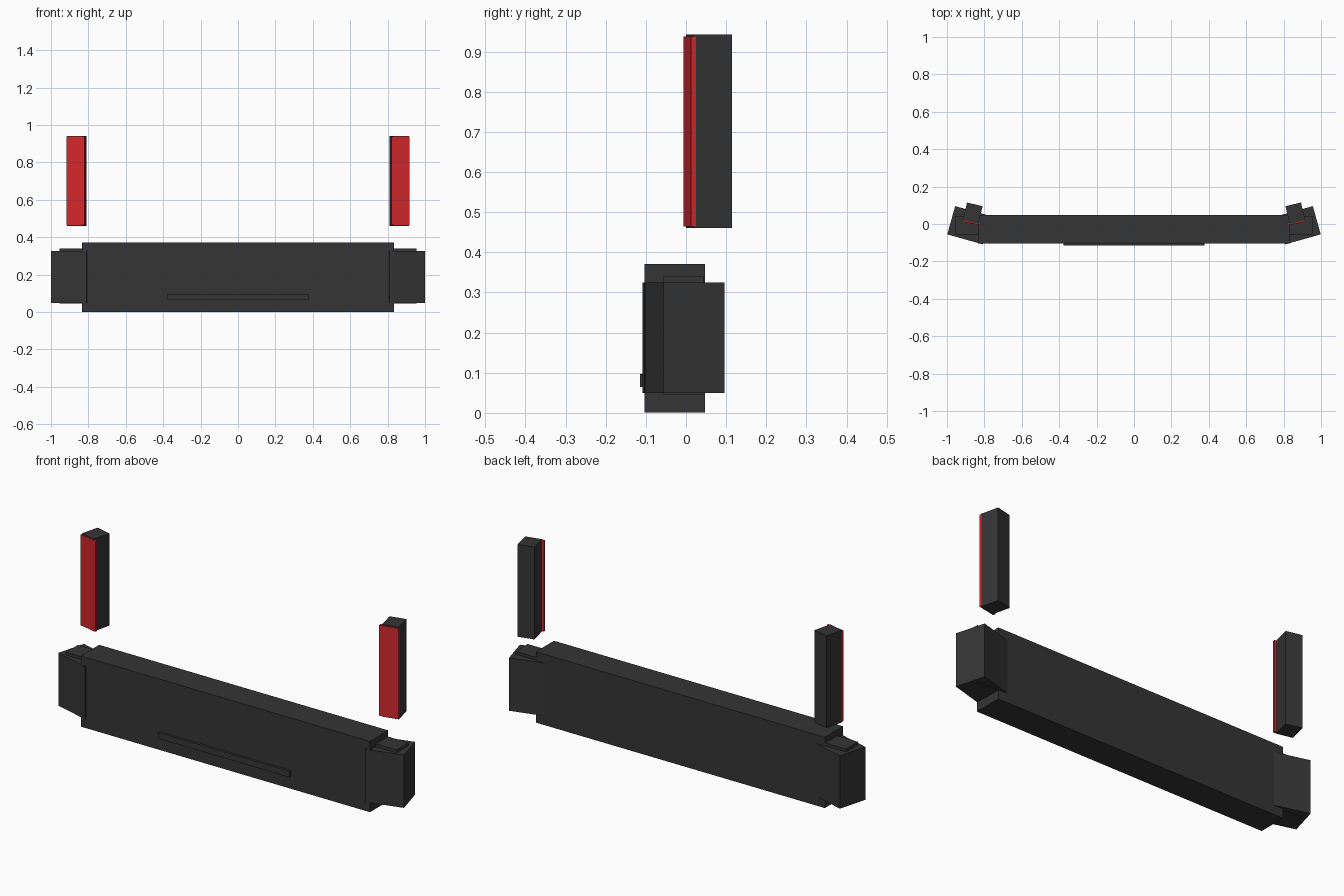
import bpy, math
from mathutils import Matrix

if "Cube" in bpy.data.objects:
    bpy.data.objects.remove(bpy.data.objects["Cube"])

def material(name, color):
    m = bpy.data.materials.new(name)
    m.diffuse_color = color
    m.use_nodes = True
    m.node_tree.nodes["Principled BSDF"].inputs["Base Color"].default_value = m.diffuse_color
    return m

dark = material("dark_plastic", (0.035, 0.035, 0.035, 1))
red = material("red_lens", (0.65, 0.02, 0.025, 1))

def box(name, center, size, angle=0.0, mat=dark):
    bpy.ops.mesh.primitive_cube_add(size=1)
    o = bpy.context.object
    o.name = name
    o.data.transform(Matrix.Translation(center)
                     @ Matrix.Rotation(math.radians(angle), 4, 'Z')
                     @ Matrix.Diagonal((*size, 1)))
    o.data.materials.append(mat)
    return o

# Long bumper beam and thin strip on its front
box("bumper_beam", (0, -0.028, 0.186), (1.67, 0.15, 0.37))
box("front_strip", (0, -0.107, 0.081), (0.755, 0.016, 0.032))

for side, s in (("left", -1), ("right", 1)):
    # Swept end cap with its top pad
    box(side + "_end_cap", (s * 0.8825, -0.0065, 0.187), (0.197, 0.157, 0.276), s * 15.6)
    box(side + "_end_pad", (s * 0.885, -0.006, 0.193), (0.14, 0.1, 0.294))
    # Tail lamp housing and red lens
    box(side + "_lamp_housing", (s * 0.8625, 0.0575, 0.701), (0.0854, 0.0975, 0.482), s * 13.5)
    box(side + "_lamp_lens", (s * 0.868, 0.009, 0.701), (0.0995, 0.012, 0.474), s * 11, red)
